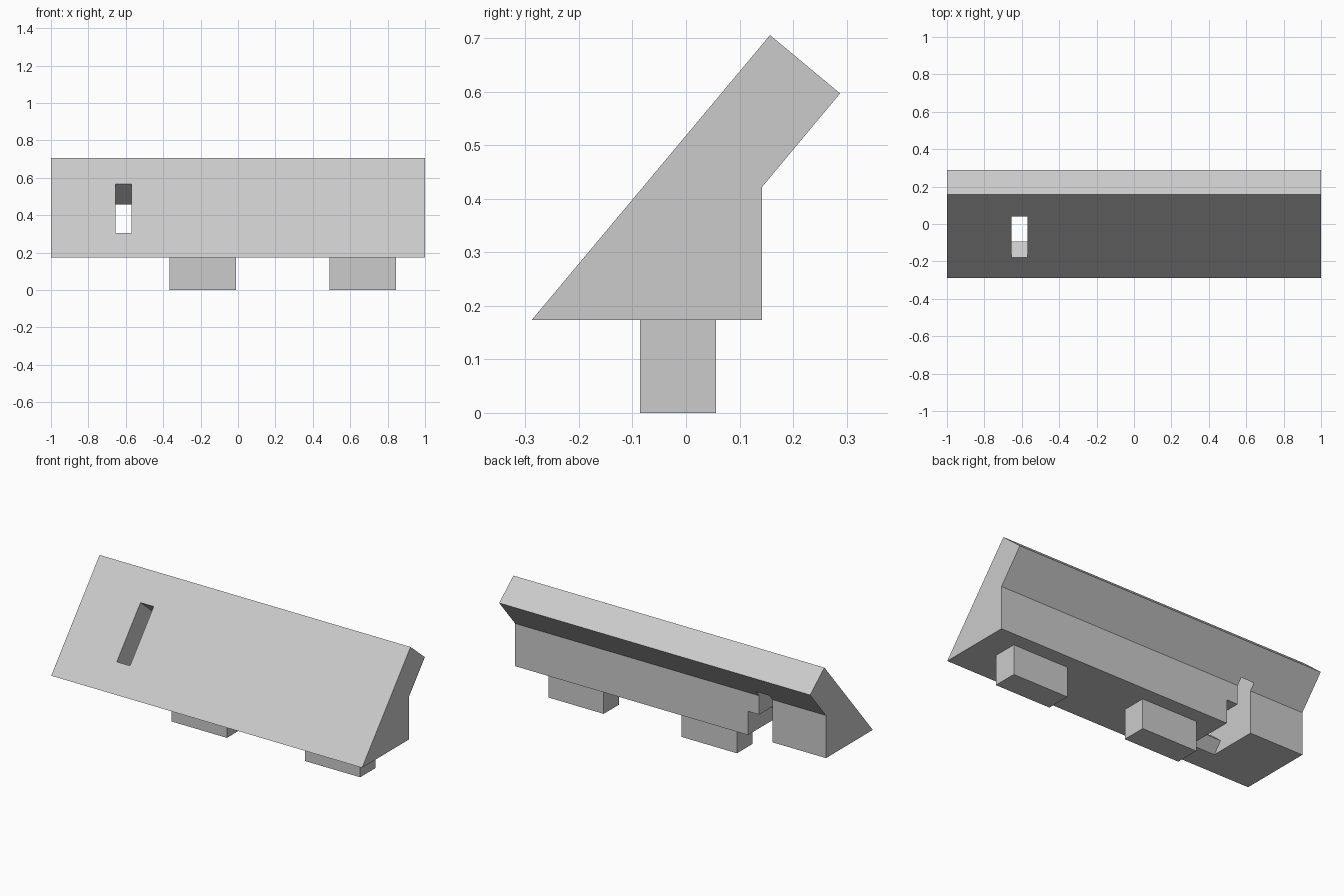
import bpy, bmesh

cube = bpy.data.objects.get("Cube")
if cube:
    bpy.data.objects.remove(cube, do_unlink=True)

grey = bpy.data.materials.new("plain_grey")
grey.use_nodes = True
colour = (0.6, 0.6, 0.6, 1)
grey.diffuse_color = colour
grey.node_tree.nodes["Principled BSDF"].inputs["Base Color"].default_value = colour


def prism(name, profile, x0, x1):
    """Extrude a (y, z) profile along x."""
    bm = bmesh.new()
    face = bm.faces.new([bm.verts.new((x0, y, z)) for y, z in profile])
    moved = bmesh.ops.extrude_face_region(bm, geom=[face])["geom"]
    verts = [v for v in moved if isinstance(v, bmesh.types.BMVert)]
    bmesh.ops.translate(bm, verts=verts, vec=(x1 - x0, 0, 0))
    bmesh.ops.recalc_face_normals(bm, faces=bm.faces)
    mesh = bpy.data.meshes.new(name)
    bm.to_mesh(mesh)
    bm.free()
    mesh.materials.append(grey)
    obj = bpy.data.objects.new(name, mesh)
    bpy.context.collection.objects.link(obj)
    return obj


def cut(target, cutter):
    """Subtract the cutter from the target and discard it."""
    mod = target.modifiers.new("cut", "BOOLEAN")
    mod.operation = "DIFFERENCE"
    mod.solver = "EXACT"
    mod.object = cutter
    cutter.hide_render = True
    bpy.context.view_layer.objects.active = target
    bpy.ops.object.modifier_apply(modifier=mod.name)
    bpy.data.objects.remove(cutter, do_unlink=True)


# Slanted body with an overhanging top at the back
toe, top = (-0.288, 0.174), (0.157, 0.706)
body = prism("slanted_body", [toe, (0.142, 0.174), (0.142, 0.422), (0.288, 0.597), top], -1, 1)

# Unit directions up the sloping face and straight into it
dy, dz = top[0] - toe[0], top[1] - toe[1]
length = (dy * dy + dz * dz) ** 0.5
uy, uz = dy / length, dz / length


def slope_point(up, depth):
    return (toe[0] + uy * up + uz * depth, toe[1] + uz * up - uy * depth)


# Narrow slot running square through the sloping face
low, high = 0.171, 0.511
slot_left, slot_right = -0.57, -0.655
cut(body, prism("slot_cutter", [slope_point(low, -0.1), slope_point(low, 0.5),
                                slope_point(high, 0.5), slope_point(high, -0.1)],
                slot_right, slot_left))

# Wider pocket behind the slot, open to the bottom and back
ledge, floor = 0.312, 0.1
start = slope_point(0, 0.11)


def behind_plate(z):
    return (start[0] + (z - start[1]) * uy / uz, z)


cut(body, prism("pocket_cutter", [behind_plate(floor), (0.3, floor), (0.3, ledge),
                                  behind_plate(ledge)], slot_right, -0.498))

# Two block feet
foot = [(-0.086, 0), (0.056, 0), (0.056, 0.174), (-0.086, 0.174)]
for name, x in (("right_foot", -0.367), ("left_foot", 0.49)):
    prism(name, foot, x, x + 0.356)
